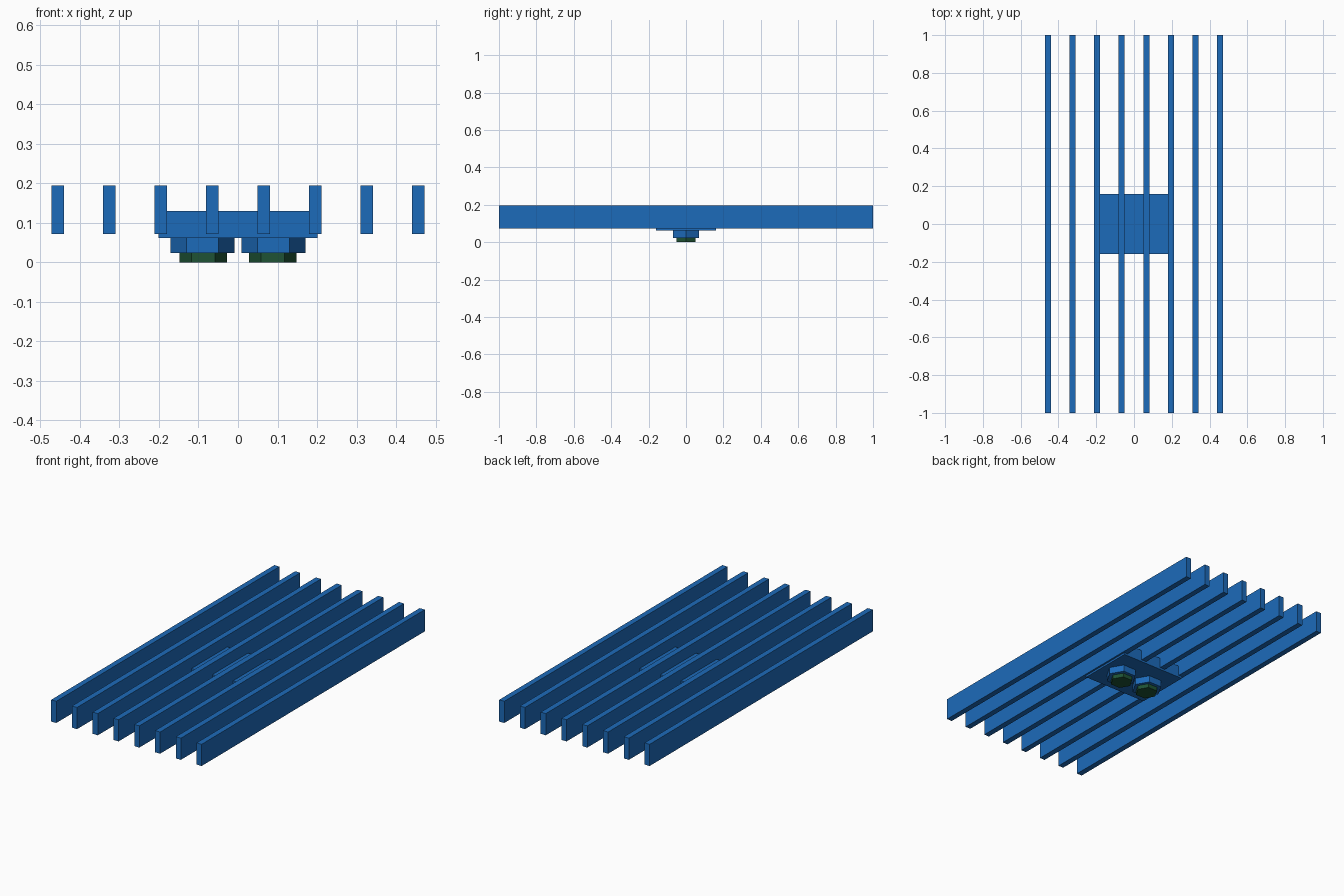
import bpy, math

if "Cube" in bpy.data.objects:
    bpy.data.objects.remove(bpy.data.objects["Cube"])


def material(name, color):
    m = bpy.data.materials.new(name)
    m.diffuse_color = color
    m.use_nodes = True
    m.node_tree.nodes["Principled BSDF"].inputs["Base Color"].default_value = m.diffuse_color
    return m


blue = material("blue_paint", (0.012, 0.145, 0.49, 1))
green = material("dark_green", (0.013, 0.085, 0.035, 1))


def box(name, x, width, depth, z0, z1):
    bpy.ops.mesh.primitive_cube_add(size=1, location=(x, 0, (z0 + z1) / 2))
    o = bpy.context.object
    o.name = name
    o.scale = (width, depth, z1 - z0)
    bpy.ops.object.transform_apply(location=False, rotation=False, scale=True)
    o.data.materials.append(blue)
    return o


def hexagon(name, x, radius, z0, z1, mat):
    # corners point along x
    bpy.ops.mesh.primitive_cylinder_add(vertices=6, radius=radius, depth=z1 - z0,
                                        location=(x, 0, (z0 + z1) / 2),
                                        rotation=(0, 0, math.pi / 2))
    o = bpy.context.object
    o.name = name
    o.data.materials.append(mat)
    return o


PITCH, BAR_W = 0.1303, 0.032

# eight long parallel bars
for i in range(8):
    box(f"long_bar_{i + 1}", (i - 3.5) * PITCH, BAR_W, 2.0, 0.072, 0.195)

# mounting plate under the four middle bars
box("mounting_plate", 0, 0.402, 0.32, 0.061, 0.072)

# spacer blocks filling the gaps above the plate
for i in (-1, 0, 1):
    box(f"spacer_block_{i + 2}", i * PITCH, PITCH - BAR_W, 0.32, 0.072, 0.13)

# two hexagonal hubs with green feet
for side, s in (("left", -1), ("right", 1)):
    hexagon(f"hub_{side}", s * 0.09, 0.081, 0.023, 0.061, blue)
    hexagon(f"foot_{side}", s * 0.088, 0.06, 0.0, 0.023, green)
